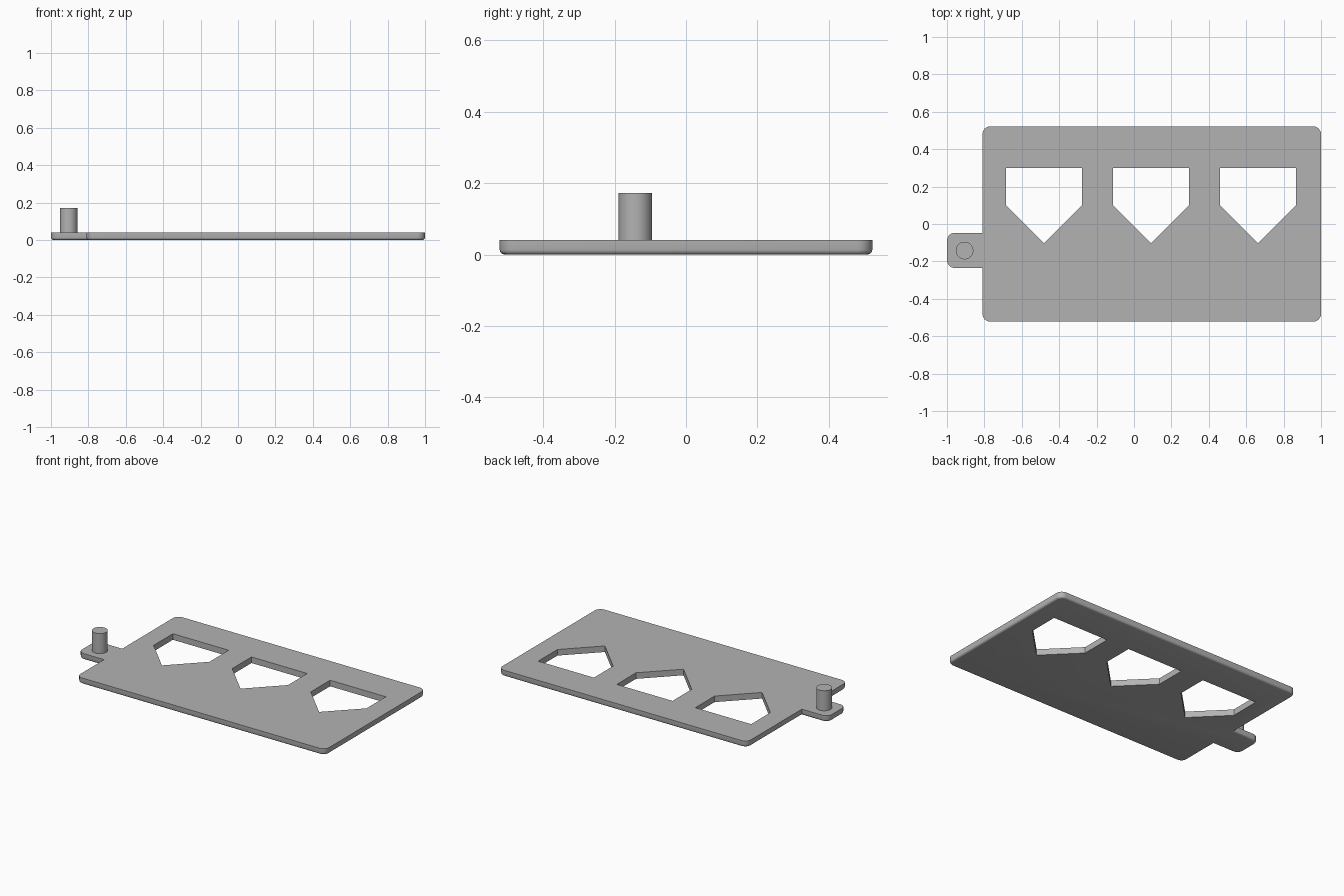
import bpy
import bmesh

if "Cube" in bpy.data.objects:
    bpy.data.objects.remove(bpy.data.objects["Cube"], do_unlink=True)

THICK = 0.04
TOP = 0.172

grey = bpy.data.materials.new("plain_grey")
grey.use_nodes = True
colour = (0.45, 0.45, 0.45, 1)
grey.diffuse_color = colour
grey.node_tree.nodes["Principled BSDF"].inputs["Base Color"].default_value = colour


def prism(name, outline, z0, z1, edit=None):
    """Extrude a flat outline from z0 to z1, with optional edge work."""
    bm = bmesh.new()
    face = bm.faces.new([bm.verts.new((x, y, z0)) for x, y in outline])
    new = bmesh.ops.extrude_face_region(bm, geom=[face])["geom"]
    for v in new:
        if isinstance(v, bmesh.types.BMVert):
            v.co.z = z1
    bmesh.ops.recalc_face_normals(bm, faces=bm.faces)
    if edit:
        edit(bm)
    mesh = bpy.data.meshes.new(name)
    bm.to_mesh(mesh)
    bm.free()
    obj = bpy.data.objects.new(name, mesh)
    bpy.context.collection.objects.link(obj)
    mesh.materials.append(grey)
    return obj


def soften(bm):
    # Round the outer upright corners, leaving those beside the tab sharp
    corners = [e for e in bm.edges
               if abs(e.verts[0].co.z - e.verts[1].co.z) > THICK / 2
               and not (abs(e.verts[0].co.x + 0.81) < 0.01
                        and abs(e.verts[0].co.y) < 0.4)]
    bmesh.ops.bevel(bm, geom=corners, offset=0.042, segments=8,
                    affect='EDGES', profile=0.5)
    # Round the lower rim
    rim = [e for e in bm.edges if all(v.co.z < 1e-5 for v in e.verts)]
    bmesh.ops.bevel(bm, geom=rim, offset=0.013, segments=3,
                    affect='EDGES', profile=0.5)


def smooth(obj):
    bpy.ops.object.select_all(action='DESELECT')
    obj.select_set(True)
    bpy.context.view_layer.objects.active = obj
    bpy.ops.object.shade_smooth_by_angle(angle=0.6)


# Plate with a side tab
outline = [(-0.81, -0.522), (1, -0.522), (1, 0.522), (-0.81, 0.522),
           (-0.81, -0.047), (-1, -0.047), (-1, -0.235), (-0.81, -0.235)]
plate = prism("plate", outline, 0, THICK, soften)

# Three pointed openings
for i in range(3):
    x = -0.481 + i * 0.572
    shield = [(x - 0.203, 0.3), (x - 0.203, 0.1), (x, -0.104),
              (x + 0.203, 0.1), (x + 0.203, 0.3)]
    cutter = prism("opening_cutter", shield, -0.1, 0.1)
    cutter.hide_render = True
    cut = plate.modifiers.new("opening", 'BOOLEAN')
    cut.operation = 'DIFFERENCE'
    cut.solver = 'EXACT'
    cut.object = cutter
    bpy.context.view_layer.objects.active = plate
    bpy.ops.object.modifier_apply(modifier=cut.name)
    bpy.data.objects.remove(cutter, do_unlink=True)
smooth(plate)

# Upright pin on the tab
base = THICK - 0.01
bpy.ops.mesh.primitive_cylinder_add(vertices=48, radius=0.047, depth=TOP - base,
                                    location=(-0.906, -0.142, (TOP + base) / 2))
pin = bpy.context.object
pin.name = "pin"
pin.data.materials.append(grey)
smooth(pin)
